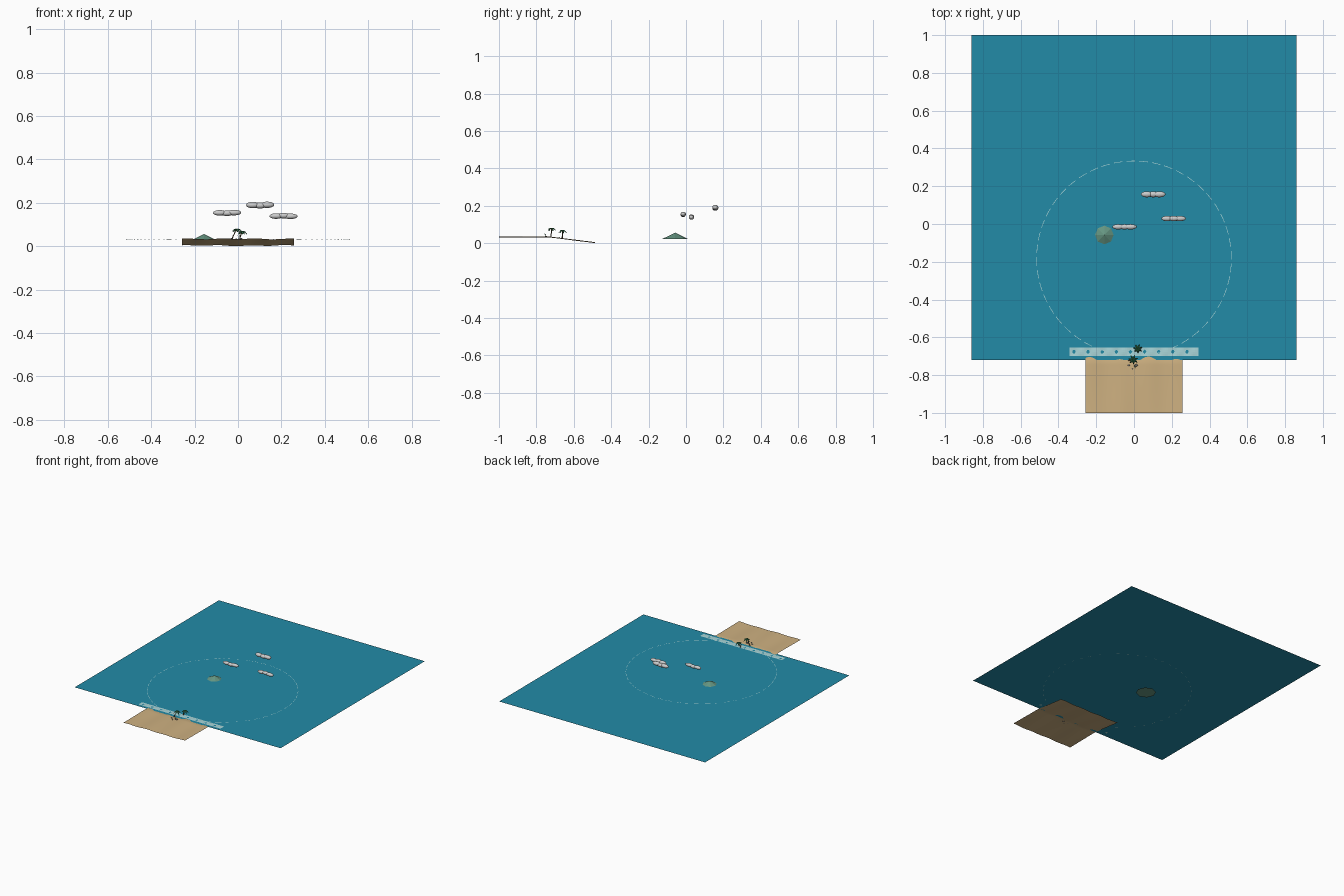
import bpy, bmesh, math
from mathutils import Vector

if "Cube" in bpy.data.objects:
    bpy.data.objects.remove(bpy.data.objects["Cube"])

SEA = 0.032


def mat(name, rgb):
    m = bpy.data.materials.new(name)
    m.diffuse_color = (*rgb, 1)
    m.use_nodes = True
    m.node_tree.nodes["Principled BSDF"].inputs["Base Color"].default_value = m.diffuse_color
    return m


M_SEA = mat("sea_blue", (0.016, 0.26, 0.39))
M_SAND = mat("sand", (0.62, 0.44, 0.22))
M_FOAM = mat("foam", (0.40, 0.67, 0.69))
M_HILL = mat("hill_green", (0.13, 0.30, 0.22))
M_CLOUD = mat("cloud_white", (0.8, 0.8, 0.8))
M_BARK = mat("bark", (0.16, 0.10, 0.05))
M_LEAF = mat("leaf", (0.03, 0.15, 0.06))
M_ROCK = mat("rock", (0.25, 0.25, 0.25))


def finish(name, bm, material, smooth=False):
    me = bpy.data.meshes.new(name)
    bm.to_mesh(me)
    bm.free()
    for p in me.polygons:
        p.use_smooth = smooth
    me.materials.append(material)
    ob = bpy.data.objects.new(name, me)
    bpy.context.collection.objects.link(ob)
    return ob


def sheet(name, nu, nv, f, material, smooth=False):
    """Open surface sampled from f(u, v), u and v in 0..1."""
    bm = bmesh.new()
    g = [[bm.verts.new(f(i / nu, j / nv)) for j in range(nv + 1)] for i in range(nu + 1)]
    for i in range(nu):
        for j in range(nv):
            bm.faces.new((g[i][j], g[i + 1][j], g[i + 1][j + 1], g[i][j + 1]))
    return finish(name, bm, material, smooth)


# sea
sheet("sea", 8, 8, lambda u, v: (-0.86 + 1.72 * u, -0.72 + 1.72 * v, SEA), M_SEA)


# beach: rippled flat part, then a slope going under the water
def beach(u, v):
    x, y = -0.257 + 0.514 * u, -1 + 0.514 * v
    z = 0.0335 - max(0, y + 0.735) * 0.122
    z += 0.0017 * math.sin(x * 41 + 6.2 + 2 * y) + 0.0009 * math.sin(x * 17 - 9 * y)
    return x, y, max(z, 0)


sheet("beach", 48, 48, beach, M_SAND, True)


# surf strip and far ripple ring, both dipping through the water
def surf(u, v):
    x = -0.342 + 0.684 * u
    return x, -0.698 + 0.043 * v, SEA + 0.0009 + 0.0013 * math.sin(x * 84) * math.sin(math.pi * v)


sheet("surf", 72, 4, surf, M_FOAM)


def ripple(u, v):
    a, r = 2 * math.pi * u, 0.514 + 0.003 * v
    return r * math.cos(a), -0.182 + r * math.sin(a), SEA + 0.0004 + 0.0008 * math.sin(a * 48)


sheet("ripple_ring", 288, 1, ripple, M_FOAM)

# distant island
bm = bmesh.new()
bmesh.ops.create_cone(bm, cap_ends=True, segments=8, radius1=0.07, radius2=0, depth=0.034)
hill = finish("island_hill", bm, M_HILL)
hill.location = (-0.157, -0.058, 0.039)


# clouds: overlapping flattened balls
def ball(name, c, s, material, seg=16):
    bm = bmesh.new()
    bmesh.ops.create_uvsphere(bm, u_segments=seg, v_segments=seg // 2 + 2, radius=1)
    bmesh.ops.scale(bm, vec=s, verts=bm.verts)
    bmesh.ops.translate(bm, vec=c, verts=bm.verts)
    return finish(name, bm, material, True)


for n, (x, y, z, flip) in enumerate([(-0.05, -0.015, 0.154, -1), (0.102, 0.157, 0.190, -1),
                                     (0.21, 0.029, 0.139, 1)]):
    big = 1.0 if n == 1 else 0.88
    for k, (dx, dz, r) in enumerate([(-0.034, 0, 0.031), (0, 0.002, 0.028), (0.032, -0.001, 0.033)]):
        ball(f"cloud_{n}_puff_{k}", (x + dx, y, z + flip * dz),
             (r, 0.016 * big, 0.0145 * big), M_CLOUD)


# palms: leaning tapered trunk and drooping fronds
def palm(name, base, top, r_leaf, count):
    base, top = Vector(base), Vector(top)
    mid = base.lerp(top, 0.5) + Vector((-0.003, 0, 0.003))

    def trunk(u, v):
        c = base * (1 - u) ** 2 + mid * 2 * u * (1 - u) + top * u * u
        r, a = 0.0032 - 0.0013 * u, 2 * math.pi * v
        return c + Vector((r * math.cos(a), r * math.sin(a), 0))

    sheet(name + "_trunk", 6, 8, trunk, M_BARK, True)
    for k in range(count):
        a = 2 * math.pi * k / count + 0.3
        d, s = Vector((math.cos(a), math.sin(a), 0)), Vector((-math.sin(a), math.cos(a), 0))

        def frond(u, v):
            w = 0.0055 * math.sin(math.pi * (0.08 + 0.9 * u)) * (2 * v - 1)
            z = 0.020 * u - 0.034 * u * u - abs(w) * 0.4
            return top + d * r_leaf * u + s * w + Vector((0, 0, z))

        sheet(f"{name}_frond_{k}", 5, 2, frond, M_LEAF)
    for k in range(3):
        a = 2.1 * k
        ball(f"{name}_nut_{k}", top + Vector((0.003 * math.cos(a), 0.003 * math.sin(a), -0.003)),
             (0.0024,) * 3, M_BARK, 8)


palm("palm_tall", (-0.028, -0.722, 0.032), (-0.004, -0.718, 0.078), 0.026, 7)
palm("palm_short", (0.006, -0.662, 0.024), (0.020, -0.660, 0.067), 0.024, 7)

# small rocks and sprouts on the sand
for n, (x, y, r) in enumerate([(-0.028, -0.748, 0.006), (0.012, -0.748, 0.008), (-0.008, -0.768, 0.004)]):
    ball(f"rock_{n}", (x, y, 0.034), (r, r * 0.8, r * 0.6), M_ROCK, 8)
for k in range(5):
    a = 2 * math.pi * k / 5

    def blade(u, v, a=a):
        r, w = 0.009 * u * u, 0.0018 * (1 - u) * (2 * v - 1)
        return (0.004 + r * math.cos(a) - w * math.sin(a),
                -0.753 + r * math.sin(a) + w * math.cos(a), 0.033 + 0.021 * u)

    sheet(f"sprout_blade_{k}", 4, 1, blade, M_LEAF)
